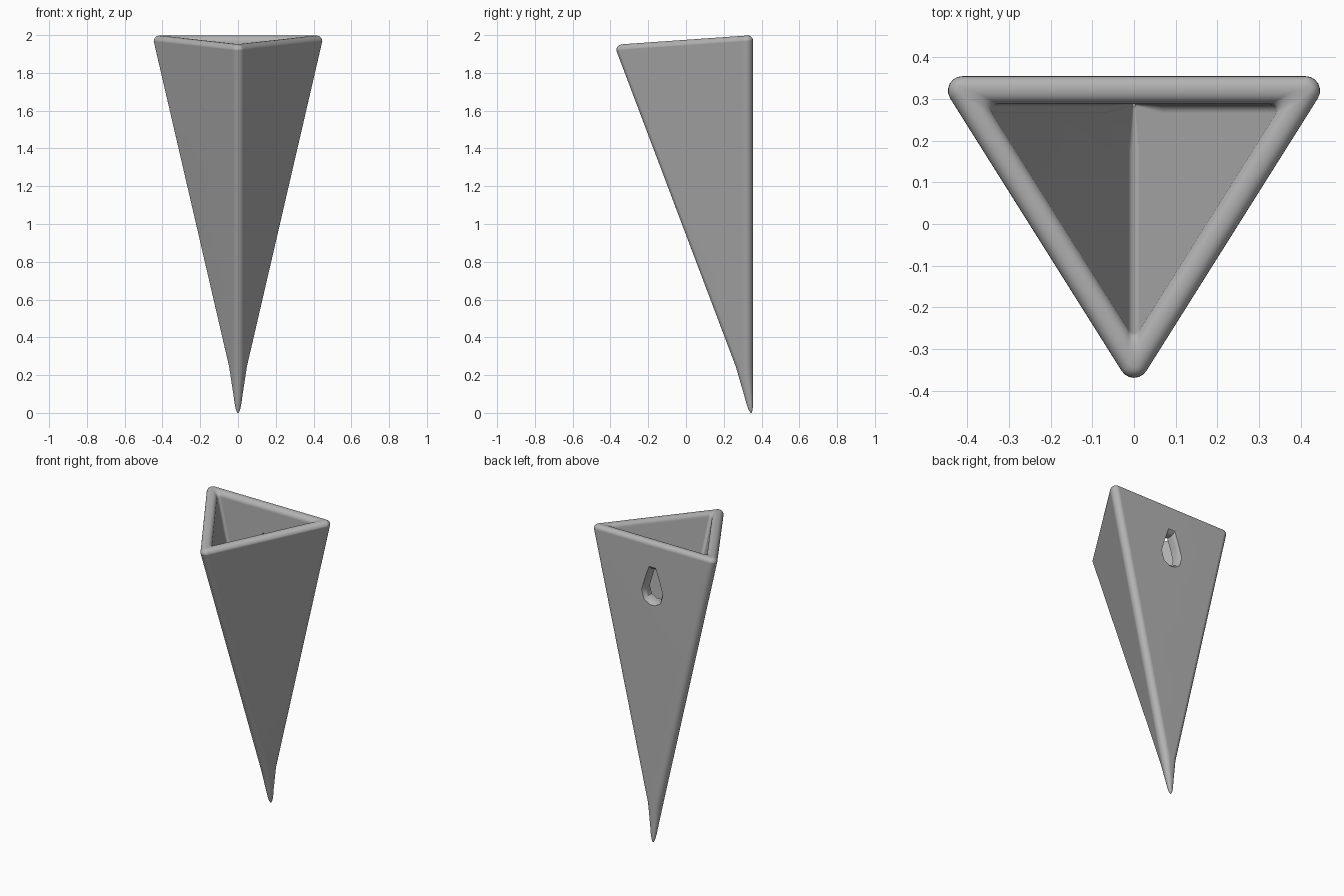
import bpy, bmesh, math

if "Cube" in bpy.data.objects:
    bpy.data.objects.remove(bpy.data.objects["Cube"])

HALF, BACK, DEPTH = 0.475, 0.355, 0.755     # sharp triangle at the rim
APEX, TOP, TILT = -0.08, 2.0, 0.07
ROLL, WALL = 0.03, 0.067                    # rim rounding, wall thickness
LEG = math.hypot(HALF, DEPTH)
INRADIUS = HALF * DEPTH / (HALF + LEG)
LEAN = math.atan2(HALF, DEPTH)


def material(name, rgb):
    mat = bpy.data.materials.new(name)
    mat.use_nodes = True
    mat.diffuse_color = (*rgb, 1)
    mat.node_tree.nodes["Principled BSDF"].inputs["Base Color"].default_value = (*rgb, 1)
    return mat


def triangle_ring(z, inset, radius, steps=6):
    """Rounded triangle on the tilted section of the pyramid at height z."""
    k = min(1, (z - APEX) / (TOP - ROLL - APEX))
    inr = INRADIUS * k
    radius = min(radius, 0.9 * (inr - inset))
    cy = BACK - inr
    shrink = 1 - (inset + radius) / inr
    corners = [(HALF * k, BACK), (0, BACK - DEPTH * k), (-HALF * k, BACK)]
    angles = [math.pi / 2, -LEAN, LEAN - math.pi, -1.5 * math.pi]
    pts = []
    for i, (x, y) in enumerate(corners):
        for s in range(steps + 1):
            a = angles[i] + (angles[i + 1] - angles[i]) * s / steps
            px = x * shrink + radius * math.cos(a)
            py = cy + (y - cy) * shrink + radius * math.sin(a)
            pts.append((px, py, z - TILT * (BACK - py)))
    return pts


def loft(name, rings, mat):
    bm = bmesh.new()
    loops = [[bm.verts.new(p) for p in ring] for ring in rings]
    n = len(loops[0])
    for a, b in zip(loops, loops[1:]):
        for i in range(n):
            j = (i + 1) % n
            bm.faces.new((a[i], a[j], b[j], b[i]))
    bm.faces.new(loops[0])
    bm.faces.new(loops[-1])
    bmesh.ops.recalc_face_normals(bm, faces=bm.faces)
    mesh = bpy.data.meshes.new(name)
    bm.to_mesh(mesh)
    bm.free()
    mesh.materials.append(mat)
    obj = bpy.data.objects.new(name, mesh)
    bpy.context.collection.objects.link(obj)
    return obj


grey = material("matte grey", (0.45, 0.45, 0.45))

# Outer shell from the rounded tip up to the rim
sections = [(0.0, 0.009), (0.005, 0.006), (0.02, 0.002), (0.05, 0), (0.1, 0),
            (0.25, 0), (0.7, 0), (1.3, 0)]
rings = [triangle_ring(z, inset, 0.035) for z, inset in sections]
# Rolled rim, over the outer edge and down the inner edge
for s in range(7):
    a = s / 6 * math.pi / 2
    inset = ROLL * (1 - math.cos(a))
    rings.append(triangle_ring(TOP - ROLL + ROLL * math.sin(a), inset,
                               max(0.015, 0.035 - inset)))
for s in range(7):
    a = s / 6 * math.pi / 2
    rings.append(triangle_ring(TOP - ROLL + ROLL * math.cos(a),
                               WALL - ROLL + ROLL * math.sin(a), 0.015))
# Hollow inside
for z in (1.3, 0.8, 0.47):
    rings.append(triangle_ring(z, WALL, 0.015))
planter = loft("wall_planter", rings, grey)

# Teardrop hanging hole, flared at the back
half = [(0.02, 0.11), (0.045, 0.04), (0.065, -0.03), (0.05, -0.08), (0.015, -0.1)]
outline = half + [(-x, z) for x, z in reversed(half)]
flare = [(0.24, 1), (0.32, 1), (0.34, 1.06), (0.365, 1.3)]
cutter = loft("hole_cutter", [[(x * s, y, 1.7 + z * s) for x, z in outline]
                              for y, s in flare], grey)
cutter.hide_render = True
cut = planter.modifiers.new("hanging_hole", 'BOOLEAN')
cut.object = cutter
cut.operation = 'DIFFERENCE'
cut.solver = 'EXACT'
bpy.context.view_layer.objects.active = planter
planter.select_set(True)
bpy.ops.object.modifier_apply(modifier=cut.name)
bpy.data.objects.remove(cutter)

# Soft shading with flat walls
bpy.ops.object.shade_smooth_by_angle(angle=math.radians(40))
weighted = planter.modifiers.new("flat_walls", 'WEIGHTED_NORMAL')
weighted.keep_sharp = True
